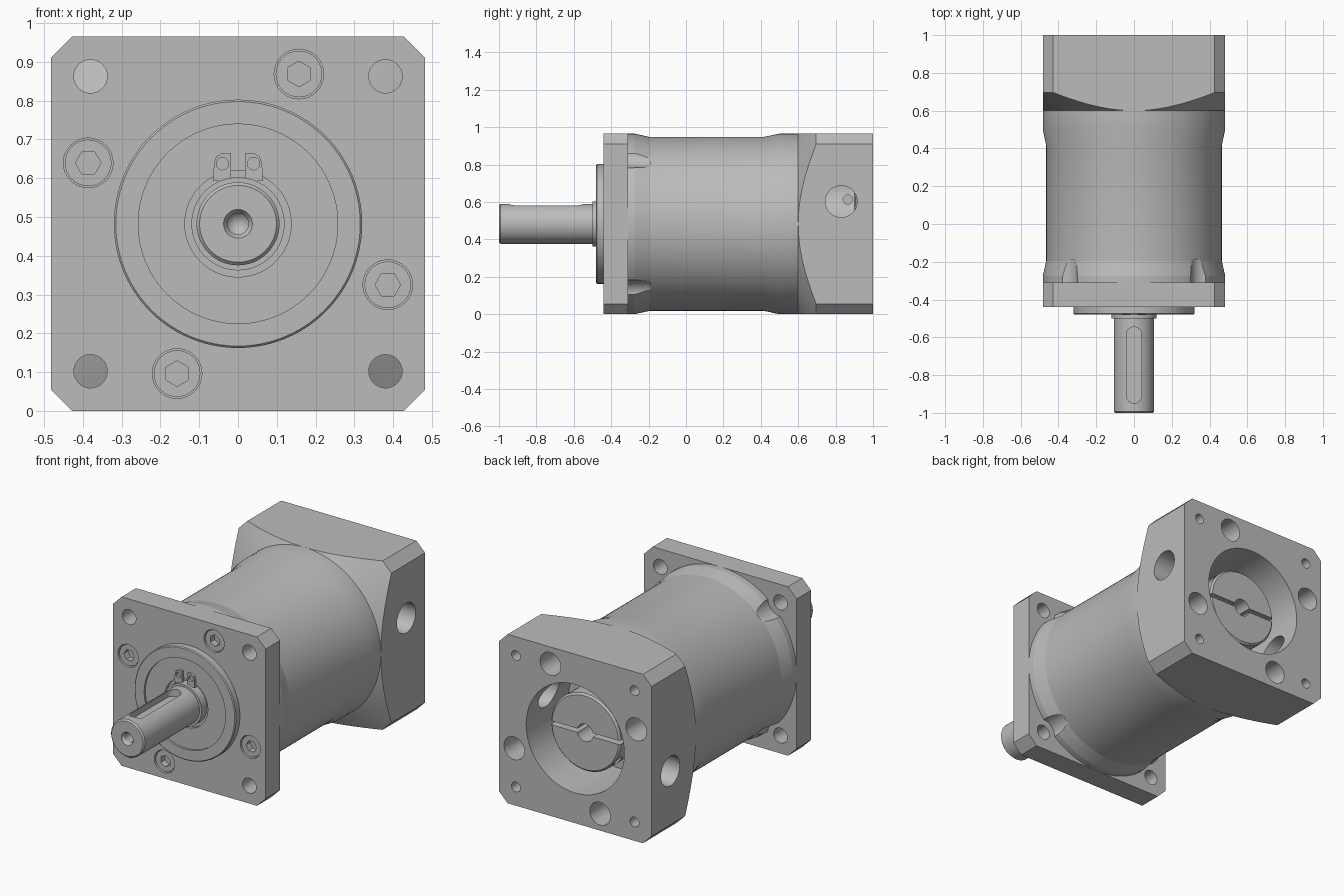
import bpy, bmesh
from math import sin, cos, pi, radians

cube = bpy.data.objects.get("Cube")
if cube:
    bpy.data.objects.remove(cube, do_unlink=True)

C = 0.4825  # height of the main axis, and half the square section

steel = bpy.data.materials.new("grey_steel")
steel.use_nodes = True
GREY = (0.5, 0.5, 0.5, 1)
steel.diffuse_color = GREY
steel.node_tree.nodes["Principled BSDF"].inputs["Base Color"].default_value = GREY


def finish(name, bm):
    bmesh.ops.remove_doubles(bm, verts=bm.verts, dist=1e-5)
    bmesh.ops.recalc_face_normals(bm, faces=bm.faces)
    mesh = bpy.data.meshes.new(name)
    bm.to_mesh(mesh)
    bm.free()
    mesh.materials.append(steel)
    obj = bpy.data.objects.new(name, mesh)
    bpy.context.collection.objects.link(obj)
    return obj


def lathe(name, profile, steps=96):
    """Turn (radius, y) points about the main axis."""
    bm = bmesh.new()
    vs = [bm.verts.new((r, y, C)) for r, y in profile]
    edges = [bm.edges.new(p) for p in zip(vs, vs[1:])]
    bmesh.ops.spin(bm, geom=vs + edges, cent=(0, 0, C), axis=(0, 1, 0),
                   angle=2 * pi, steps=steps)
    return finish(name, bm)


def prism(name, pts, axis, a, b):
    """Extrude a 2D outline along an axis from a to b."""
    place = {"x": lambda u, v, w: (w, u, v), "y": lambda u, v, w: (u, w, v),
             "z": lambda u, v, w: (u, v, w)}[axis]
    bm = bmesh.new()
    low, high = ([bm.verts.new(place(u, v, w)) for u, v in pts] for w in (a, b))
    bm.faces.new(low)
    bm.faces.new(high)
    n = len(pts)
    for i in range(n):
        j = (i + 1) % n
        bm.faces.new((low[i], low[j], high[j], high[i]))
    return finish(name, bm)


def ring(u, v, r, n=32, turn=0.0):
    return [(u + r * cos(2 * pi * i / n + turn), v + r * sin(2 * pi * i / n + turn))
            for i in range(n)]


def rod(name, u, v, r, axis, a, b, n=32, turn=0.0):
    return prism(name, ring(u, v, r, n, turn), axis, a, b)


def slot(u, v0, v1, r, n=12):
    """Outline with rounded ends."""
    return ([(u + r * cos(pi * i / n), v1 + r * sin(pi * i / n)) for i in range(n + 1)] +
            [(u - r * cos(pi * i / n), v0 - r * sin(pi * i / n)) for i in range(n + 1)])


def boolean(obj, cutter, operation="DIFFERENCE"):
    mod = obj.modifiers.new("cut", "BOOLEAN")
    mod.operation, mod.object, mod.solver = operation, cutter, "EXACT"
    bpy.context.view_layer.update()
    bpy.context.view_layer.objects.active = obj
    bpy.ops.object.modifier_apply(modifier=mod.name)
    bpy.data.objects.remove(cutter, do_unlink=True)


def square_plate(name, y0, y1, ch=0.055):
    h, k = C, C - ch
    pts = [(h, -k), (h, k), (k, h), (-k, h), (-h, k), (-h, -k), (-k, -h), (k, -h)]
    return prism(name, [(x, z + C) for x, z in pts], "y", y0, y1)


CORNERS = [(sx, sz) for sx in (-1, 1) for sz in (-1, 1)]
BOLTS = [(0.157, 0.386), (-0.386, 0.157), (0.386, -0.157), (-0.157, -0.386)]

# Front flange with corner holes and recessed bolts
flange = square_plate("front_flange", -0.44, -0.31)
for sx, sz in CORNERS:
    boolean(flange, rod("c", sx * 0.38, C + sz * 0.38, 0.043, "y", -0.5, -0.25))
for i, (x, z) in enumerate(BOLTS):
    boolean(flange, rod("c", x, C + z, 0.064, "y", -0.5, -0.36))
    bolt = rod("flange_bolt_%d" % (i + 1), x, C + z, 0.060, "y", -0.432, -0.355)
    turn = pi / 6 if abs(x) < 0.2 else 0
    boolean(bolt, rod("c", x, C + z, 0.033, "y", -0.5, -0.395, 6, turn))

# Pilot boss with recessed seal and shaft clearance
lathe("pilot_boss", [(0, -0.43), (0.32, -0.43), (0.32, -0.475), (0.315, -0.48),
                     (0.257, -0.48), (0.257, -0.468), (0.137, -0.468),
                     (0.137, -0.45), (0, -0.45)])

# Output shaft with centre hole and keyway
shaft = lathe("output_shaft", [(0, -0.90), (0.027, -0.93), (0.027, -0.985),
                               (0.037, -1), (0.099, -1), (0.107, -0.992),
                               (0.107, -0.44), (0, -0.44)], 64)
boolean(shaft, prism("c", slot(0, -0.91, -0.585, 0.04), "z", C + 0.065, C + 0.2))
lathe("shaft_collar", [(0.10, -0.45), (0.12, -0.45), (0.12, -0.50), (0.10, -0.50)], 64)

# Retaining ring lugs above the shaft
for side, s in (("right", -1), ("left", 1)):
    pts = [(0.018, 0.11), (0.018, 0.182), (0.042, 0.182), (0.056, 0.173),
           (0.062, 0.155), (0.064, 0.11)]
    lug = prism("ring_lug_" + side, [(s * x, C + z) for x, z in pts], "y", -0.482, -0.462)
    boolean(lug, rod("c", s * 0.04, C + 0.155, 0.016, "y", -0.5, -0.45, 20))

# Round gear housing, flared at both ends, with bolt clearance notches
body = lathe("gear_housing", [(0, -0.31), (C, -0.31), (C, -0.275), (0.465, -0.195),
                              (0.465, 0.415), (C, 0.50), (C, 0.60), (0, 0.60)], 128)
for sx, sz in CORNERS:
    boolean(body, rod("c", sx * 0.38, C + sz * 0.38, 0.08, "y", -0.4, -0.19))

# Motor adapter: square block with a turned conical front
block = square_plate("motor_adapter", 0.599, 1.0)
boolean(block, lathe("c", [(0, 0.60), (C, 0.60), (0.72, 0.741), (0.72, 1.1), (0, 1.1)], 128),
        "INTERSECT")
boolean(block, rod("c", 0, C, 0.31, "y", 0.62, 1.1, 96))
for x, z in BOLTS:
    boolean(block, rod("c", x, C + z, 0.065, "y", 0.78, 1.1))
for sx, sz in CORNERS:
    boolean(block, rod("c", sx * 0.375, C + sz * 0.375, 0.028, "y", 0.8, 1.1, 24))
for s in (-1, 1):  # screw access holes on both sides
    boolean(block, rod("c", 0.83, C + s * 0.12, 0.085, "x", s * 0.2, s * 0.6))

# Input clamp hub: bore, slit, and clamp screw pockets
hub = lathe("clamp_hub", [(0, 0.61), (0.22, 0.61), (0.22, 0.90), (0.21, 0.91), (0, 0.91)], 64)
boolean(hub, rod("c", 0, C, 0.05, "y", 0.66, 1.0))
slit = [(-0.3, -0.011), (0.3, -0.011), (0.3, 0.011), (-0.3, 0.011)]
boolean(hub, prism("c", [(x, C + z) for x, z in slit], "y", 0.70, 1.0))
for side, s in (("right", -1), ("left", 1)):
    x = s * 0.13
    ends = sorted((C - s * 0.08, C - s * 0.4))
    boolean(hub, rod("c", x, 0.82, 0.052, "z", *ends))
    ends = sorted((C - s * 0.07, C - s * 0.13))
    screw = rod("clamp_screw_" + side, x, 0.82, 0.046, "z", *ends)
    ends = sorted((C - s * 0.10, C - s * 0.2))
    boolean(screw, rod("c", x, 0.82, 0.024, "z", *ends, 6))
    boolean(hub, rod("c", 0.865, C + s * 0.13, 0.025, "x", s * 0.1, s * 0.4, 20))

# Smooth round surfaces, keep machined edges crisp
for obj in bpy.context.scene.objects:
    if obj.type == "MESH":
        bpy.ops.object.select_all(action="DESELECT")
        obj.select_set(True)
        bpy.context.view_layer.objects.active = obj
        bpy.ops.object.shade_smooth_by_angle(angle=radians(12))
